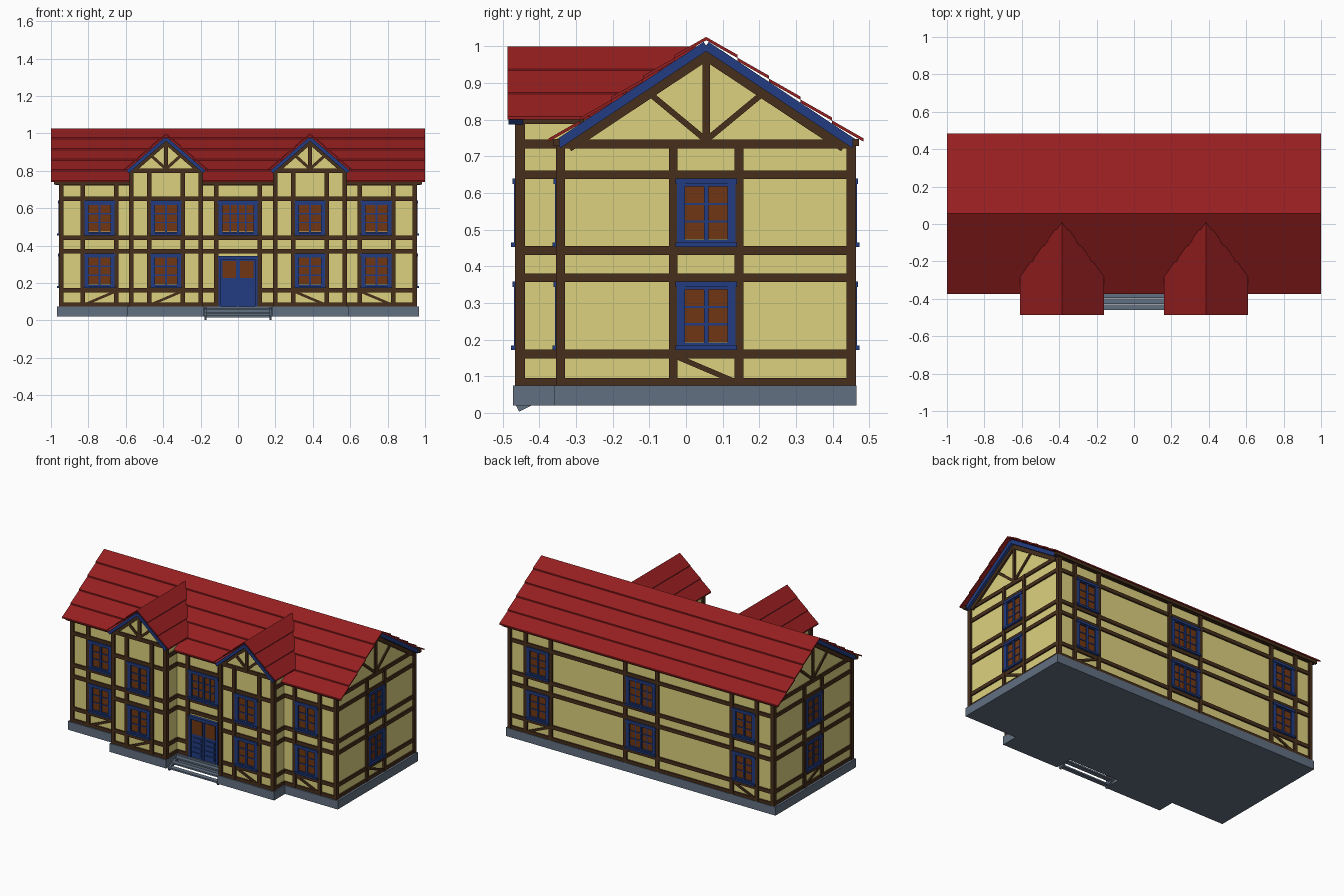
import bpy, bmesh
from mathutils import Vector as V

if "Cube" in bpy.data.objects:
    bpy.data.objects.remove(bpy.data.objects["Cube"])

COL = {
    "red": (0.30, 0.013, 0.014, 1), "yellow": (0.72, 0.64, 0.21, 1),
    "brown": (0.062, 0.028, 0.011, 1), "blue": (0.016, 0.045, 0.22, 1),
    "grey": (0.12, 0.16, 0.22, 1), "glass": (0.16, 0.037, 0.006, 1),
}
mats = {}
for k, c in COL.items():
    mats[k] = bpy.data.materials.new(k)
    mats[k].diffuse_color = c
parts = {}


def hexa(name, col, a, b):
    """Solid between two matching loops of points."""
    bm = parts.setdefault(name, (bmesh.new(), col))[0]
    va, vb = [bm.verts.new(p) for p in a], [bm.verts.new(p) for p in b]
    n = len(va)
    bm.faces.new(va)
    bm.faces.new(vb[::-1])
    for i in range(n):
        bm.faces.new((va[i], vb[i], vb[(i + 1) % n], va[(i + 1) % n]))


def box(name, col, x0, x1, y0, y1, z0, z1):
    q = [(x0, y0), (x1, y0), (x1, y1), (x0, y1)]
    hexa(name, col, [(x, y, z0) for x, y in q], [(x, y, z1) for x, y in q])


class Wall:
    """Local wall frame: u along the wall, z up, o outwards."""
    def __init__(s, name, origin, u, n):
        s.name, s.o, s.u, s.n = name, V(origin), V(u), V(n)

    def p(s, u, z, o):
        return s.o + s.u * u + s.n * o + V((0, 0, z))

    def box(s, part, col, u0, u1, z0, z1, o0=-0.01, o1=0.012):
        q = [(u0, z0), (u1, z0), (u1, z1), (u0, z1)]
        hexa(s.name + part, col, [s.p(u, z, o0) for u, z in q], [s.p(u, z, o1) for u, z in q])

    def bar(s, part, col, a, b, w, o0=-0.01, o1=0.01):
        a, b = V(a), V(b)
        t = (b - a).normalized()
        k = V((-t.y, t.x)) * w / 2
        q = [a + k, b + k, b - k, a - k]
        hexa(s.name + part, col, [s.p(*c, o0) for c in q], [s.p(*c, o1) for c in q])

    def post(s, u, top=0.745, z0=0.075, w=0.024):
        s.box("_timber_posts", "brown", u - w / 2, u + w / 2, z0, top)

    def rails(s, u0, u1, levels):
        for z in levels:
            s.box("_timber_rails", "brown", u0, u1, z - 0.012, z + 0.012, -0.01, 0.009)

    def window(s, c, z0, z1, w=0.16, cols=2):
        h, f = w / 2, 0.022
        n = "_window_frames"
        s.box("_window_glass", "glass", c - h + f, c + h - f, z0 + f, z1 - f, -0.005, 0.004)
        for d in (-1, 1):
            e = sorted((c + d * h, c + d * (h - f)))
            s.box(n, "blue", *e, z0, z1, -0.01, 0.014)
        s.box(n, "blue", c - h - 0.004, c + h + 0.004, z1 - 0.016, z1, -0.01, 0.018)
        s.box(n, "blue", c - h - 0.004, c + h + 0.004, z0, z0 + 0.012, -0.01, 0.022)
        for z in (z0 + 0.012, z1 - f):
            s.box(n, "blue", c - h, c + h, z, z + 0.008, -0.01, 0.012)
        s.box(n, "blue", c - 0.006, c + 0.006, z0, z1, -0.01, 0.012)
        for i in (1, 2):
            z = z0 + f + (z1 - z0 - 2 * f) * i / 3
            s.box(n, "blue", c - h, c + h, z - 0.003, z + 0.003, -0.005, 0.008)
        if cols == 4:
            for d in (-1, 1):
                u = c + d * (h - f) / 2
                s.box(n, "blue", u - 0.003, u + 0.003, z0, z1, -0.005, 0.008)

    def windows(s, c, w=0.16, cols=2, low=True, brace=0, top=0.745):
        for d in (-1, 1):
            s.post(c + d * (w / 2 + 0.01), top)
        s.window(c, 0.453, 0.64, w, cols)
        if low:
            s.window(c, 0.172, 0.359, w, cols)
        if brace:
            h = brace * (w / 2)
            s.bar("_braces", "brown", (c - h, 0.085), (c + h, 0.153), 0.014, -0.01, 0.008)

    def gable(s, c, z0, apex, half, slope, w, strut):
        s.rails(c - half + 0.02, c + half - 0.02, [z0])
        s.bar("_king_post", "brown", (c, z0), (c, apex - 0.03), 0.02)
        for d in (-1, 1):
            s.bar("_struts", "brown", (c, z0 + 0.01), (c + d * strut, apex - 0.03 - slope * strut), 0.016, -0.01, 0.008)
            for name, col, dz, o, k in (("_barge_boards", "blue", 0.018, 0.03, half),
                                        ("_rafters", "brown", 0.018 + w * 1.15, 0.012, half - 0.03)):
                s.bar(name, col, (c, apex - dz), (c + d * k, apex - dz - slope * k), w, -0.01, o)


LV = [0.083, 0.161, 0.369, 0.443, 0.650]
TOP = 0.734
YC, RZ, HALF, RISE = 0.055, 1.026, 0.43, 0.285
SL = RISE / HALF
BC = 0.385

# plinth
box("plinth", "grey", -0.968, 0.968, -0.36, 0.465, 0.02, 0.075)
for s in (-1, 1):
    a, b = sorted((s * 0.185, s * 0.59))
    box("bay_plinth", "grey", a, b, -0.472, -0.36, 0.02, 0.075)

# plastered walls with gables
prof = [(-0.343, 0.07), (0.452, 0.07), (0.452, 0.745), (YC, 1.005), (-0.343, 0.745)]
hexa("main_walls", "yellow", [(-0.945, *p) for p in prof], [(0.945, *p) for p in prof])
prof = [(-0.187, 0.07), (0.187, 0.07), (0.187, 0.815), (0, 0.975), (-0.187, 0.815)]
for s in (-1, 1):
    hexa("bay_walls", "yellow", [(s * BC + x, -0.455, z) for x, z in prof],
         [(s * BC + x, -0.28 if z < 0.9 else -0.06, z) for x, z in prof])

# gable ends
for s, name in ((1, "right"), (-1, "left")):
    w = Wall(name, (s * 0.945, 0, 0), (0, 1, 0), (s, 0, 0))
    for u in (-0.342, 0.45):
        w.post(u)
    w.rails(-0.35, 0.46, LV)
    w.windows(YC, brace=-1)
    w.gable(YC, TOP, 1.02, 0.405, SL, 0.025, 0.165)

# back
w = Wall("back", (0, 0.452, 0), (1, 0, 0), (0, 1, 0))
w.rails(-0.95, 0.95, LV + [TOP])
for s in (-1, 1):
    w.post(s * 0.945)
    w.windows(s * 0.74, brace=-s)
w.windows(0, 0.21, 4)

# front, between and beside the bays
w = Wall("front", (0, -0.343, 0), (1, 0, 0), (0, -1, 0))
for s in (-1, 1):
    w.post(s * 0.945)
    w.windows(s * 0.74, brace=-s)
    w.rails(*sorted((s * 0.57, s * 0.95)), LV + [TOP])
    w.rails(*sorted((s * 0.105, s * 0.2)), LV[:2])
w.rails(-0.2, 0.2, LV[2:] + [TOP])
w.windows(0, 0.21, 4, low=False)

# double door
w.box("_door_leaves", "blue", -0.1, 0.1, 0.075, 0.335, -0.01, 0.006)
w.box("_door_frame", "blue", -0.106, 0.106, 0.325, 0.345, -0.01, 0.02)
for s in (-1, 1):
    w.box("_door_frame", "blue", *sorted((s * 0.09, s * 0.105)), 0.075, 0.34, -0.01, 0.016)
    w.box("_door_glass", "glass", *sorted((s * 0.012, s * 0.082)), 0.228, 0.318, 0, 0.009)
    for i in range(4):
        z = 0.09 + i * 0.032
        w.box("_door_panels", "blue", *sorted((s * 0.016, s * 0.078)), z, z + 0.022, 0, 0.012)
w.box("_door_frame", "blue", -0.005, 0.005, 0.075, 0.33, 0, 0.014)

# projecting bays
for s, name in ((-1, "left_bay"), (1, "right_bay")):
    c = s * BC
    w = Wall(name, (c, -0.455, 0), (1, 0, 0), (0, -1, 0))
    w.rails(-0.19, 0.19, LV)
    w.windows(0, brace=-s, top=0.8)
    for d in (-1, 1):
        w.post(d * 0.187, 0.81)
        side = Wall(name + "_side", (c + d * 0.187, 0, 0), (0, 1, 0), (d, 0, 0))
        side.rails(-0.45, -0.34, LV + [TOP])
        side.rails(-0.46, -0.28, [0.80])
        side.post(-0.453, 0.81, w=0.026)
    w.gable(0, 0.80, 0.99, 0.205, 0.867, 0.019, 0.085)

# eave boards
for y in (-0.362, 0.455):
    box("eave_boards", "brown", -0.985, 0.985, y, y + 0.017, 0.728, 0.748)

# main roof: overlapping rows
T, N = 0.006, 5
for d in (-1, 1):
    for i in range(N):
        a, b = i / N, (i + 1) / N
        lift = 0.008
        q = [(YC + d * HALF * a, RZ - RISE * a), (YC + d * HALF * b, RZ - RISE * b + lift)]
        loop = [(-1, *q[0]), (1, *q[0]), (1, *q[1]), (-1, *q[1])]
        hexa("main_roof", "red", loop, [(x, y, z - T - 0.003) for x, y, z in loop])

# bay roofs, cut back along the main roof slope
BH, BZ, BR, N = 0.225, 1.0, 0.195, 3
for s in (-1, 1):
    for d in (-1, 1):
        for i in range(N):
            loop = []
            for k, lift in ((i / N, 0), ((i + 1) / N, 0.004)):
                x, z = s * BC + d * BH * k, BZ - BR * k + lift
                yb = YC - (RZ - z) / SL + 0.015
                e = [(x, -0.487, z), (x, yb, z)]
                loop += e if not loop else e[::-1]
            hexa("bay_roofs", "red", loop, [(x, y, z - 0.008) for x, y, z in loop])

# entrance steps with open risers
for i in range(3):
    y = -0.395 - i * 0.033
    box("step_treads", "grey", -0.172, 0.172, y, y + 0.03, 0.056 - i * 0.02, 0.066 - i * 0.02)
for s in (-1, 1):
    st = Wall("step", (s * 0.174, 0, 0), (0, 1, 0), (s, 0, 0))
    st.bar("_stringers", "grey", (-0.46, 0.0125), (-0.362, 0.06), 0.02, -0.006, 0.006)

# one object per part
for name, (bm, col) in parts.items():
    bmesh.ops.recalc_face_normals(bm, faces=bm.faces)
    me = bpy.data.meshes.new(name)
    bm.to_mesh(me)
    bm.free()
    me.materials.append(mats[col])
    bpy.context.collection.objects.link(bpy.data.objects.new(name, me))

for m in bpy.data.materials:
    if m.users and not m.is_grease_pencil:
        m.use_nodes = True
        m.node_tree.nodes["Principled BSDF"].inputs["Base Color"].default_value = m.diffuse_color
